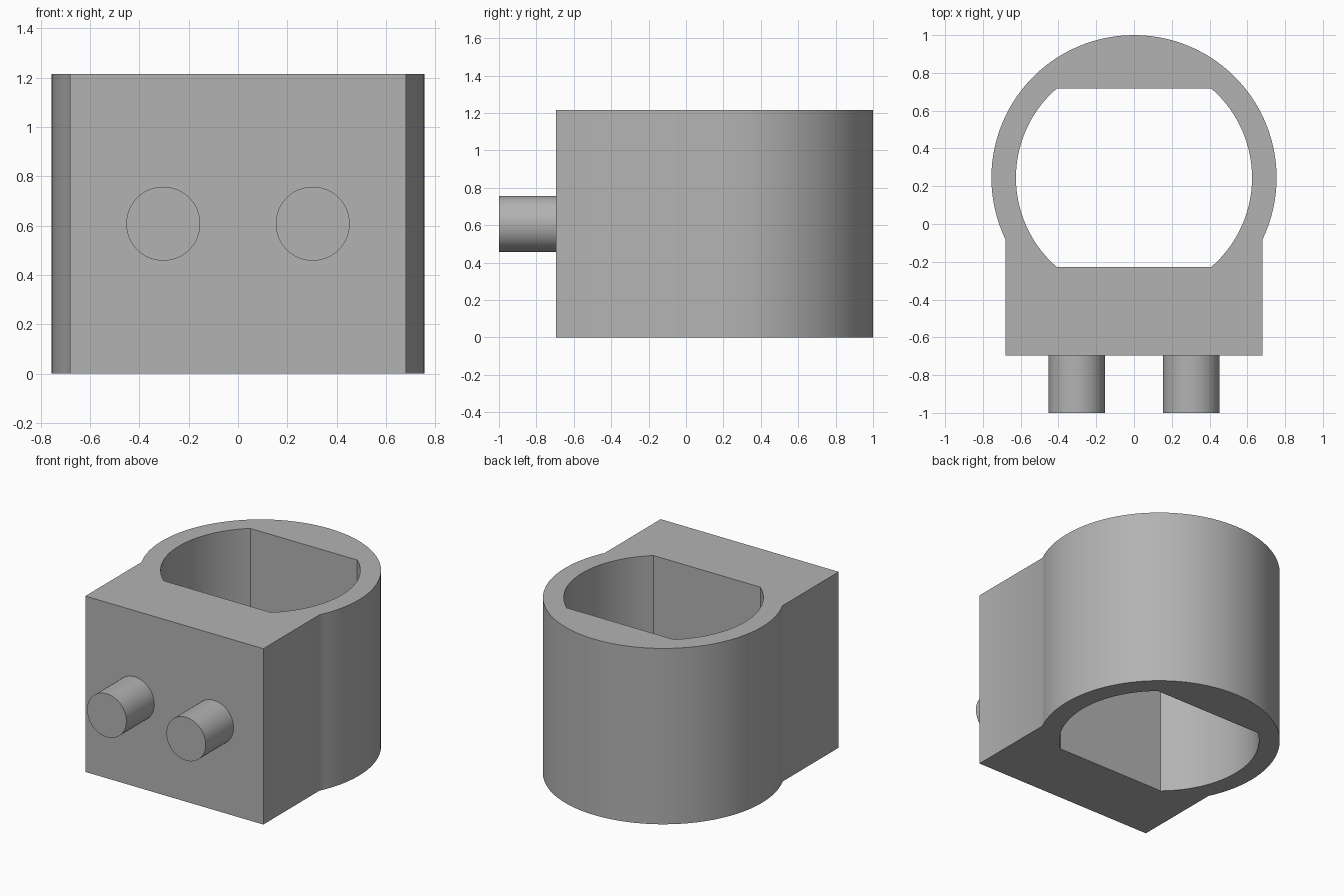
import bpy, bmesh
from math import sin, cos, pi, radians, asin, acos
from mathutils import Matrix, Vector

cube = bpy.data.objects.get("Cube")
if cube:
    bpy.data.objects.remove(cube, do_unlink=True)

HEIGHT = 1.215
CENTRE_Y = 0.245
OUTER_R, BORE_R = 0.755, 0.625
BLOCK_HALF, FRONT_Y = 0.68, -0.695
FLAT = 0.473          # distance of the bore flats from its centre
PEG_R, PEG_X = 0.15, 0.303

grey = bpy.data.materials.new("plain grey")
grey.use_nodes = True
colour = (0.45, 0.45, 0.45, 1)
grey.diffuse_color = colour
grey.node_tree.nodes["Principled BSDF"].inputs["Base Color"].default_value = colour


def finish(bm, name):
    """Turn a bmesh into a smooth shaded object with sharp edges kept."""
    bmesh.ops.recalc_face_normals(bm, faces=bm.faces)
    mesh = bpy.data.meshes.new(name)
    bm.to_mesh(mesh)
    bm.free()
    mesh.materials.append(grey)
    obj = bpy.data.objects.new(name, mesh)
    bpy.context.collection.objects.link(obj)
    bpy.ops.object.select_all(action="DESELECT")
    obj.select_set(True)
    bpy.context.view_layer.objects.active = obj
    bpy.ops.object.shade_smooth_by_angle(angle=radians(30))
    return obj


def arc(radius, start, end, steps):
    return [(radius * cos(a), CENTRE_Y + radius * sin(a))
            for a in (start + (end - start) * i / steps for i in range(steps + 1))]


def add_loop(bm, points):
    verts = [bm.verts.new((x, y, 0)) for x, y in points]
    return [bm.edges.new((v, verts[i - 1])) for i, v in enumerate(verts)]


# Housing: round back merging into a square front, with a double flat bore
bm = bmesh.new()
join = acos(BLOCK_HALF / OUTER_R)
outer = arc(OUTER_R, -join, pi + join, 72)
outer += [(-BLOCK_HALF, FRONT_Y), (BLOCK_HALF, FRONT_Y)]
side = asin(FLAT / BORE_R)
bore = arc(BORE_R, -side, side, 28) + arc(BORE_R, pi - side, pi + side, 28)
edges = add_loop(bm, outer) + add_loop(bm, bore)
bmesh.ops.triangle_fill(bm, edges=edges, use_beauty=True, normal=Vector((0, 0, 1)))
ring = bmesh.ops.extrude_face_region(bm, geom=bm.faces[:], use_keep_orig=True)
top = [g for g in ring["geom"] if isinstance(g, bmesh.types.BMVert)]
bmesh.ops.translate(bm, verts=top, vec=(0, 0, HEIGHT))
finish(bm, "housing")

# Two round pegs on the front face
for name, sign in (("left_peg", 1), ("right_peg", -1)):
    bm = bmesh.new()
    length = 1 + FRONT_Y
    place = (Matrix.Translation((sign * PEG_X, FRONT_Y - length / 2, HEIGHT / 2))
             @ Matrix.Rotation(pi / 2, 4, "X"))
    bmesh.ops.create_cone(bm, cap_ends=True, segments=48, radius1=PEG_R,
                          radius2=PEG_R, depth=length, matrix=place)
    finish(bm, name)
